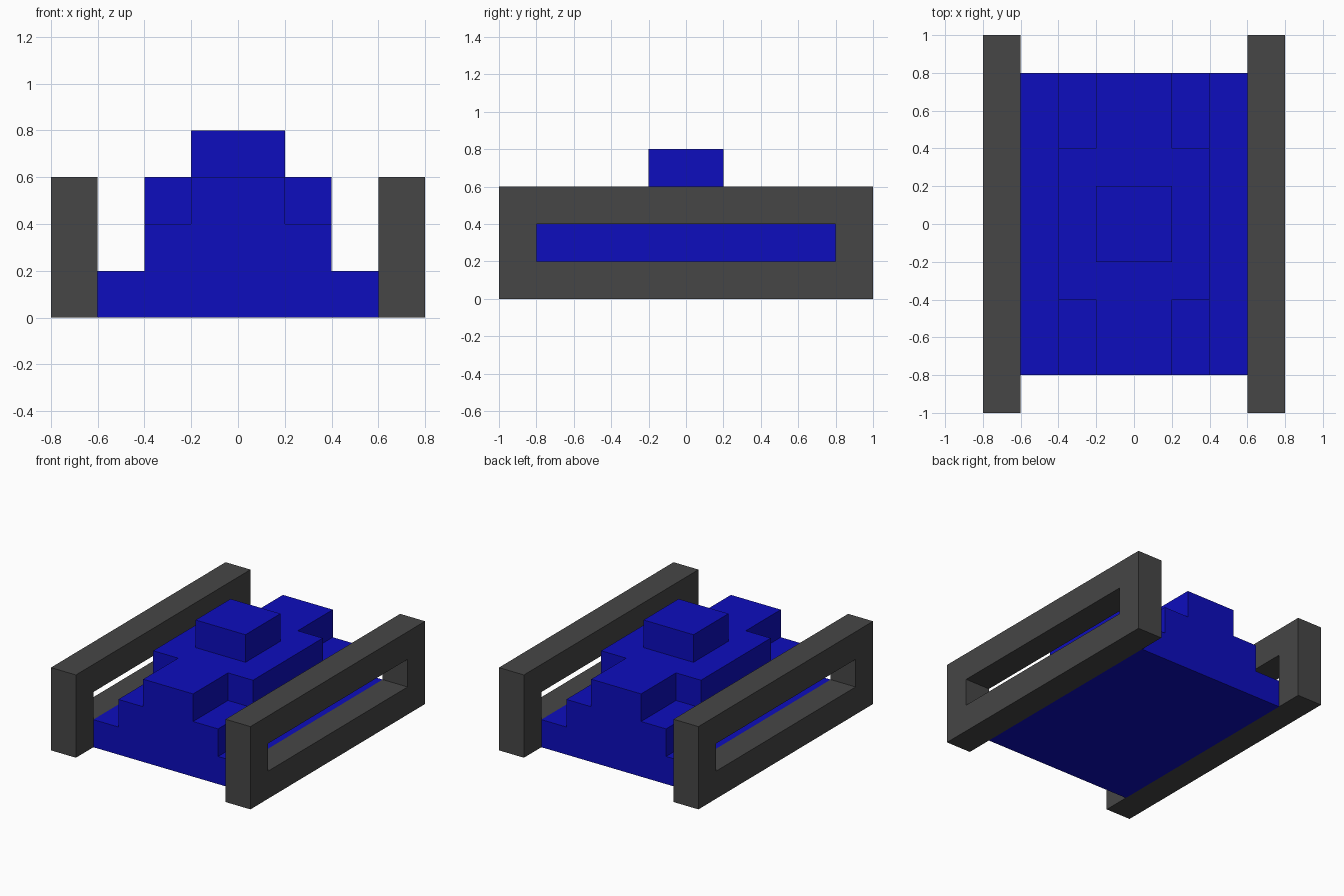
import bpy, bmesh

cube = bpy.data.objects.get("Cube")
if cube:
    bpy.data.objects.remove(cube, do_unlink=True)


def material(name, rgb):
    m = bpy.data.materials.new(name)
    m.use_nodes = True
    color = (*rgb, 1.0)
    m.diffuse_color = color
    m.node_tree.nodes["Principled BSDF"].inputs["Base Color"].default_value = color
    return m


BLUE = material("deep blue", (0.004, 0.004, 0.515))
GREY = material("dark grey", (0.061, 0.061, 0.061))


def finish(name, bm, mat):
    bmesh.ops.recalc_face_normals(bm, faces=bm.faces)
    mesh = bpy.data.meshes.new(name)
    bm.to_mesh(mesh)
    bm.free()
    mesh.materials.append(mat)
    obj = bpy.data.objects.new(name, mesh)
    bpy.context.scene.collection.objects.link(obj)
    return obj


def tier(name, outline, z0, z1, mat):
    """Extrude a plan outline from z0 up to z1."""
    bm = bmesh.new()
    face = bm.faces.new([bm.verts.new((x, y, z0)) for x, y in outline])
    top = bmesh.ops.extrude_face_region(bm, geom=[face], use_keep_orig=True)["geom"]
    bmesh.ops.translate(bm, vec=(0, 0, z1 - z0),
                        verts=[v for v in top if isinstance(v, bmesh.types.BMVert)])
    return finish(name, bm, mat)


def rect(hx, hy):
    return [(-hx, -hy), (hx, -hy), (hx, hy), (-hx, hy)]


def slotted_rail(name, x):
    """Upright slab with a long rectangular window cut through it."""
    bm = bmesh.new()
    bmesh.ops.create_cube(bm, size=1)
    bmesh.ops.scale(bm, vec=(0.2, 2.0, 0.6), verts=bm.verts)
    bmesh.ops.translate(bm, vec=(x, 0, 0.3), verts=bm.verts)
    bm.normal_update()
    sides = [f for f in bm.faces if abs(f.normal.x) > 0.9]
    bmesh.ops.inset_individual(bm, faces=sides, thickness=0.2, use_even_offset=True)
    # the inset centres become the window; bridge their rims
    rims = [e for f in sides for e in f.edges]
    bmesh.ops.delete(bm, geom=sides, context="FACES_ONLY")
    bmesh.ops.bridge_loops(bm, edges=rims)
    return finish(name, bm, GREY)


# Stepped body, from the ground up
tier("base_slab", rect(0.6, 0.8), 0.0, 0.2, BLUE)
tier("lower_body", rect(0.4, 0.8), 0.2, 0.4, BLUE)

# Cross-shaped deck with notched corners
quarter = [(0.4, 0.4), (0.2, 0.4), (0.2, 0.8)]
cross = (quarter + [(-x, y) for x, y in reversed(quarter)]
         + [(-x, -y) for x, y in quarter] + [(x, -y) for x, y in reversed(quarter)])
tier("cross_deck", cross, 0.4, 0.6, BLUE)
tier("top_turret", rect(0.2, 0.2), 0.6, 0.8, BLUE)

# Side rails
for side, x in (("left", 0.7), ("right", -0.7)):
    slotted_rail(side + "_rail", x)
